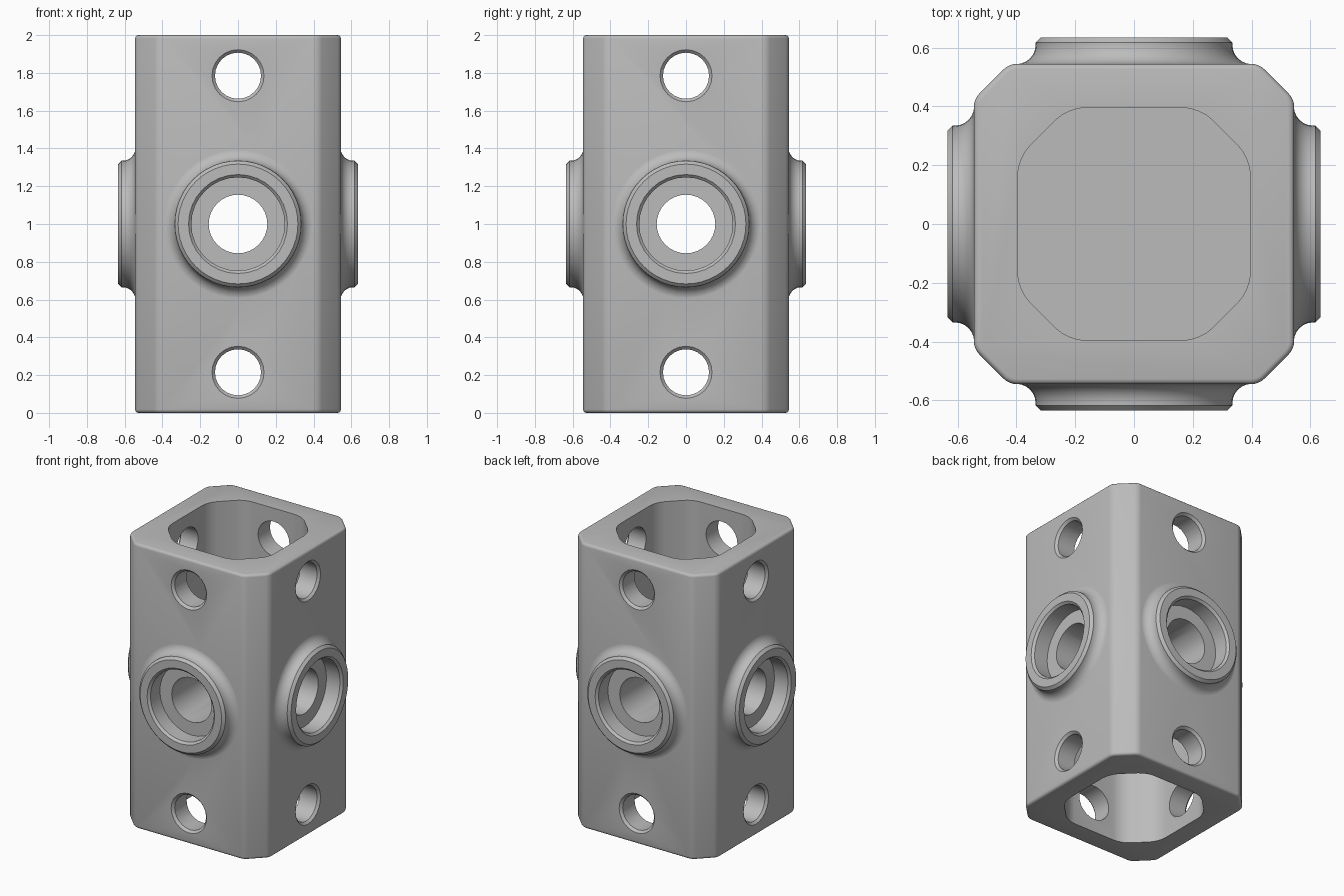
import bpy, bmesh, math
from mathutils import Matrix

cube = bpy.data.objects.get("Cube")
if cube:
    bpy.data.objects.remove(cube, do_unlink=True)

grey = bpy.data.materials.new("Grey metal")
grey.use_nodes = True
color = (0.5, 0.5, 0.5, 1)
grey.diffuse_color = color
grey.node_tree.nodes["Principled BSDF"].inputs["Base Color"].default_value = color


def finish(name, bm):
    bmesh.ops.recalc_face_normals(bm, faces=bm.faces[:])
    mesh = bpy.data.meshes.new(name)
    bm.to_mesh(mesh)
    bm.free()
    mesh.materials.append(grey)
    obj = bpy.data.objects.new(name, mesh)
    bpy.context.collection.objects.link(obj)
    return obj


def octagon_prism(name, half, flat, z0, z1, corner, rim=0):
    """Square prism with chamfered, softened vertical corners."""
    bm = bmesh.new()
    pts = [(half, -flat), (half, flat), (flat, half), (-flat, half),
           (-half, flat), (-half, -flat), (-flat, -half), (flat, -half)]
    face = bm.faces.new([bm.verts.new((x, y, z0)) for x, y in pts])
    ext = bmesh.ops.extrude_face_region(bm, geom=[face], use_keep_orig=True)
    for v in ext["geom"]:
        if isinstance(v, bmesh.types.BMVert):
            v.co.z = z1
    upright = [e for e in bm.edges if abs(e.verts[0].co.z - e.verts[1].co.z) > 0.1]
    bmesh.ops.bevel(bm, geom=upright, offset=corner, segments=4, profile=0.5, affect='EDGES')
    if rim:
        ends = [e for e in bm.edges if abs(e.verts[0].co.z - e.verts[1].co.z) < 0.01]
        bmesh.ops.bevel(bm, geom=ends, offset=rim, segments=3, profile=0.5, affect='EDGES')
    return finish(name, bm)


def turned(name, profile, angle, z, sides):
    """Solid of revolution; profile holds (radius, distance) along a horizontal axis."""
    bm = bmesh.new()
    rings = []
    for r, d in profile:
        rings.append([bm.verts.new((r * math.cos(a), -d, r * math.sin(a)))
                      for a in (2 * math.pi * i / sides for i in range(sides))])
    for a, b in zip(rings, rings[1:]):
        for i in range(sides):
            j = (i + 1) % sides
            bm.faces.new((a[i], a[j], b[j], b[i]))
    bm.faces.new(rings[0])
    bm.faces.new(rings[-1])
    bm.transform(Matrix.Translation((0, 0, z)) @ Matrix.Rotation(angle, 4, 'Z'))
    return finish(name, bm)


def combine(target, tool, operation):
    mod = target.modifiers.new(tool.name, 'BOOLEAN')
    mod.operation = operation
    mod.solver = 'EXACT'
    mod.object = tool
    bpy.ops.object.select_all(action='DESELECT')
    bpy.context.view_layer.objects.active = target
    target.select_set(True)
    bpy.ops.object.modifier_apply(modifier=mod.name)
    bpy.data.objects.remove(tool, do_unlink=True)


def through(half_profile):
    """Mirror a profile so one cutter runs through both opposite walls."""
    return half_profile + [(r, -d) for r, d in reversed(half_profile)]


# Main block
body = octagon_prism("housing", 0.545, 0.425, 0, 2, 0.025, 0.018)

# Round bosses with a concave fillet on all four sides
fillet = 0.065
boss = [(0.4, 0.47)]
for i in range(7):
    a = math.pi / 2 * i / 6
    boss.append((0.4 - fillet * math.sin(a), 0.544 + fillet * (1 - math.cos(a))))
boss += [(0.335, 0.617), (0.317, 0.635)]
for side in range(4):
    combine(body, turned("boss", boss, side * math.pi / 2, 1, 48), 'UNION')

# Pockets open at the top and the bottom
for z0, z1 in ((1.28, 2.1), (-0.1, 0.72)):
    combine(body, octagon_prism("pocket", 0.396, 0.225, z0, z1, 0.06), 'DIFFERENCE')

# Stepped centre bores and chamfered fixing holes along both axes
bore = through([(0.277, 0.65), (0.247, 0.62), (0.247, 0.515), (0.155, 0.515)])
hole = through([(0.158, 0.565), (0.122, 0.529)])
for angle in (0, math.pi / 2):
    combine(body, turned("bore", bore, angle, 1, 32), 'DIFFERENCE')
    for z in (0.215, 1.785):
        combine(body, turned("hole", hole, angle, z, 24), 'DIFFERENCE')

body.select_set(True)
bpy.context.view_layer.objects.active = body
bpy.ops.object.shade_smooth_by_angle(angle=math.radians(32))
